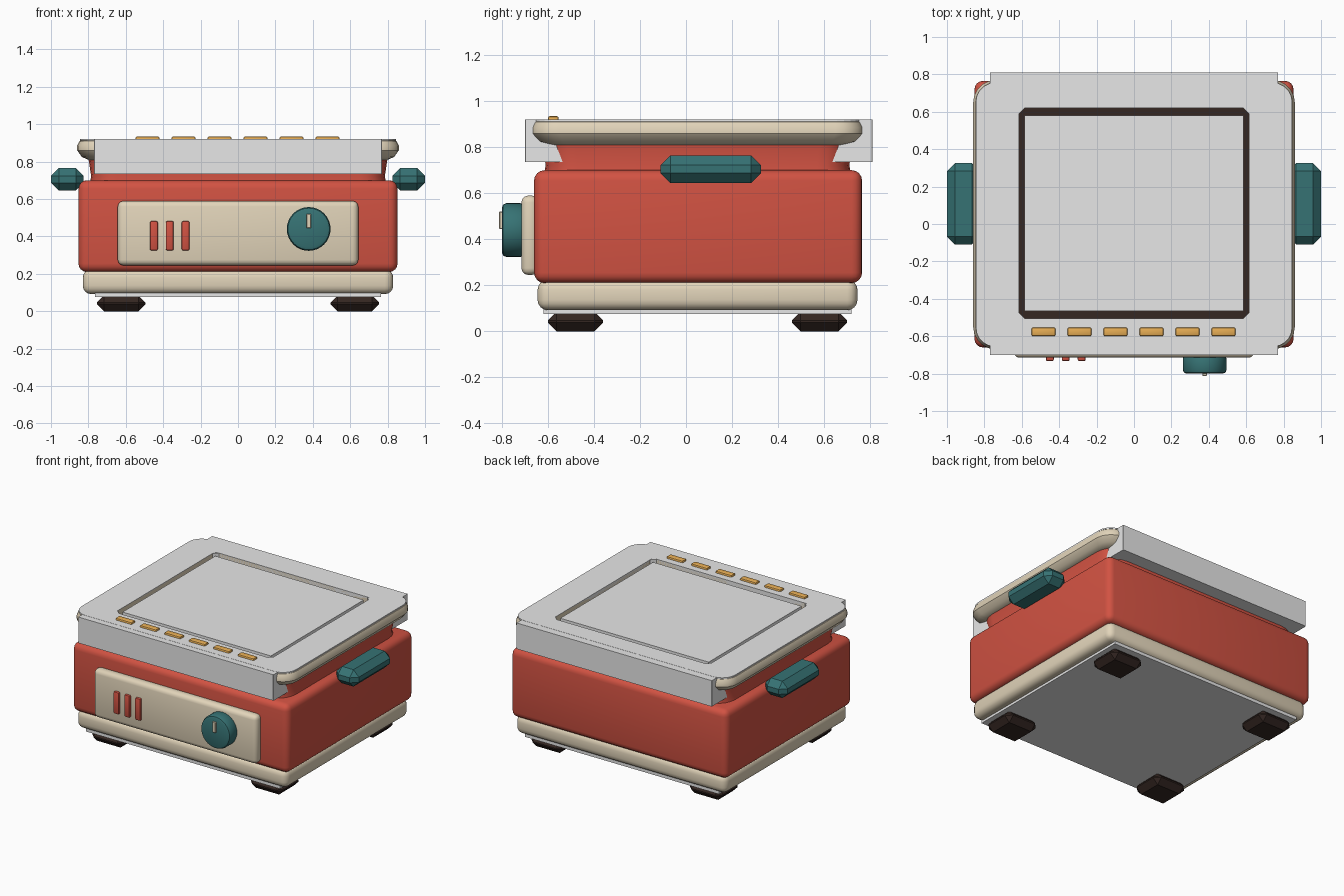
import bpy, bmesh, math

old = bpy.data.objects.get("Cube")
if old:
    bpy.data.objects.remove(old, do_unlink=True)


def material(name, rgb):
    m = bpy.data.materials.new(name)
    m.use_nodes = True
    m.diffuse_color = (*rgb, 1)
    m.node_tree.nodes["Principled BSDF"].inputs["Base Color"].default_value = (*rgb, 1)
    return m


RED = material("warm red", (0.64, 0.085, 0.055))
CREAM = material("cream", (0.76, 0.66, 0.49))
TEAL = material("teal", (0.037, 0.17, 0.175))
BROWN = material("dark brown", (0.035, 0.02, 0.016))
AMBER = material("amber", (0.80, 0.42, 0.09))
GREY = material("light grey", (0.8, 0.8, 0.8))


def finish(bm, name, mat, smooth=True):
    bmesh.ops.recalc_face_normals(bm, faces=bm.faces)
    mesh = bpy.data.meshes.new(name)
    bm.to_mesh(mesh)
    bm.free()
    ob = bpy.data.objects.new(name, mesh)
    bpy.context.collection.objects.link(ob)
    mesh.materials.append(mat)
    if smooth:
        bpy.ops.object.select_all(action="DESELECT")
        ob.select_set(True)
        bpy.context.view_layer.objects.active = ob
        bpy.ops.object.shade_smooth_by_angle(angle=math.radians(35))
    return ob


def box(name, mat, x, y, z, bevel=0, segments=3):
    """Box from (min, max) pairs with an optional edge bevel."""
    bm = bmesh.new()
    bmesh.ops.create_cube(bm, size=1)
    for v in bm.verts:
        v.co = [sum(r) / 2 + c * (r[1] - r[0]) for r, c in zip((x, y, z), v.co)]
    if bevel:
        bmesh.ops.bevel(bm, geom=bm.edges[:], offset=bevel, segments=segments,
                        profile=0.5, affect="EDGES")
    return finish(bm, name, mat, segments > 1 and bevel > 0)


def loft(name, mat, sections, ring=False, steps=5, smooth=True):
    """Stack rounded rectangles (half width, front, back, radius, z)."""
    bm = bmesh.new()
    loops = []
    for hx, y0, y1, r, z in sections:
        loop = []
        corners = ((hx - r, y1 - r), (r - hx, y1 - r), (r - hx, y0 + r), (hx - r, y0 + r))
        for q, (cx, cy) in enumerate(corners):
            for i in range(steps + 1):
                a = math.pi / 2 * (q + i / steps)
                loop.append(bm.verts.new((cx + r * math.cos(a), cy + r * math.sin(a), z)))
        loops.append(loop)
    pairs = list(zip(loops, loops[1:]))
    if ring:
        pairs.append((loops[-1], loops[0]))
    else:
        bm.faces.new(loops[0])
        bm.faces.new(loops[-1])
    for a, b in pairs:
        for i in range(len(a)):
            j = (i + 1) % len(a)
            bm.faces.new((a[i], a[j], b[j], b[i]))
    return finish(bm, name, mat, smooth)


def cylinder(name, mat, x, z, r, y0, y1, bevel):
    bm = bmesh.new()
    bmesh.ops.create_cone(bm, cap_ends=True, segments=32, radius1=r, radius2=r, depth=y1 - y0)
    rims = [e for e in bm.edges if abs(e.verts[0].co.z - e.verts[1].co.z) < 1e-5]
    bmesh.ops.bevel(bm, geom=rims, offset=bevel, segments=2, profile=0.5, affect="EDGES")
    for v in bm.verts:
        v.co = (x + v.co.x, (y0 + y1) / 2 - v.co.z, z + v.co.y)
    return finish(bm, name, mat)


# Base, skirt and feet
box("base_plate", GREY, (-0.765, 0.765), (-0.62, 0.72), (0.075, 0.12))
box("base_skirt", CREAM, (-0.83, 0.83), (-0.645, 0.745), (0.092, 0.225), 0.045, 4)
for sx, side in ((-1, "right"), (1, "left")):
    for y, end in ((-0.48, "front"), (0.58, "back")):
        box(f"{end}_{side}_foot", BROWN, (sx * 0.625 - 0.13, sx * 0.625 + 0.13),
            (y - 0.12, y + 0.12), (0, 0.085), 0.038, 1)

# Housing and the narrower neck under the lid
box("housing", RED, (-0.853, 0.853), (-0.66, 0.765), (0.21, 0.70), 0.045, 4)
loft("neck", RED, [(0.80, -0.62, 0.72, 0.14, 0.66), (0.785, -0.61, 0.71, 0.14, 0.72),
                   (0.80, -0.62, 0.72, 0.14, 0.82)])

# Lid: cream rim, square grey collar and thin grey top, all open in the middle
HOLE = (0.615, -0.505, 0.62, 0.03)
loft("lid_rim", CREAM, [
    (0.80, -0.60, 0.70, 0.10, 0.81), (0.835, -0.645, 0.745, 0.11, 0.825),
    (0.86, -0.67, 0.77, 0.12, 0.86), (0.86, -0.67, 0.77, 0.12, 0.885),
    (0.848, -0.66, 0.76, 0.115, 0.91), (0.83, -0.64, 0.74, 0.11, 0.918),
    (*HOLE, 0.918), (*HOLE, 0.81)], ring=True)
COLLAR = (0.77, -0.70, 0.81, 0.002)
loft("lid_collar", GREY, [(*COLLAR, 0.735), (*COLLAR, 0.92), (*HOLE, 0.92), (*HOLE, 0.735)],
     ring=True, steps=1, smooth=False)
TOP = (0.845, -0.655, 0.755, 0.10)
loft("lid_top", GREY, [(*TOP, 0.912), (*TOP, 0.921), (*HOLE, 0.921), (*HOLE, 0.912)],
     ring=True, smooth=False)

# Recessed tray and heating plate
box("tray", BROWN, (-0.62, 0.62), (-0.51, 0.625), (0.76, 0.86))
box("heating_plate", GREY, (-0.585, 0.585), (-0.465, 0.58), (0.80, 0.915))

# Row of amber lights along the front of the lid
for i in range(6):
    x = -0.484 + i * 0.1925
    box(f"light_{i + 1}", AMBER, (x - 0.064, x + 0.064), (-0.6, -0.553), (0.905, 0.935), 0.009, 2)

# Control panel with slots and knob
box("control_panel", CREAM, (-0.643, 0.643), (-0.715, -0.64), (0.245, 0.59), 0.03, 3)
for i in range(3):
    x = -0.45 + i * 0.085
    box(f"panel_slot_{i + 1}", RED, (x - 0.021, x + 0.021), (-0.733, -0.70), (0.325, 0.482), 0.008, 2)
cylinder("knob", TEAL, 0.378, 0.44, 0.117, -0.80, -0.70, 0.02)
box("knob_pointer", CREAM, (0.365, 0.391), (-0.812, -0.79), (0.445, 0.52), 0.003, 1)

# Side handles
for sx, side in ((-1, "right"), (1, "left")):
    box(f"{side}_handle", TEAL, tuple(sorted((sx * 0.825, sx))), (-0.11, 0.325),
        (0.645, 0.765), 0.042, 1)
